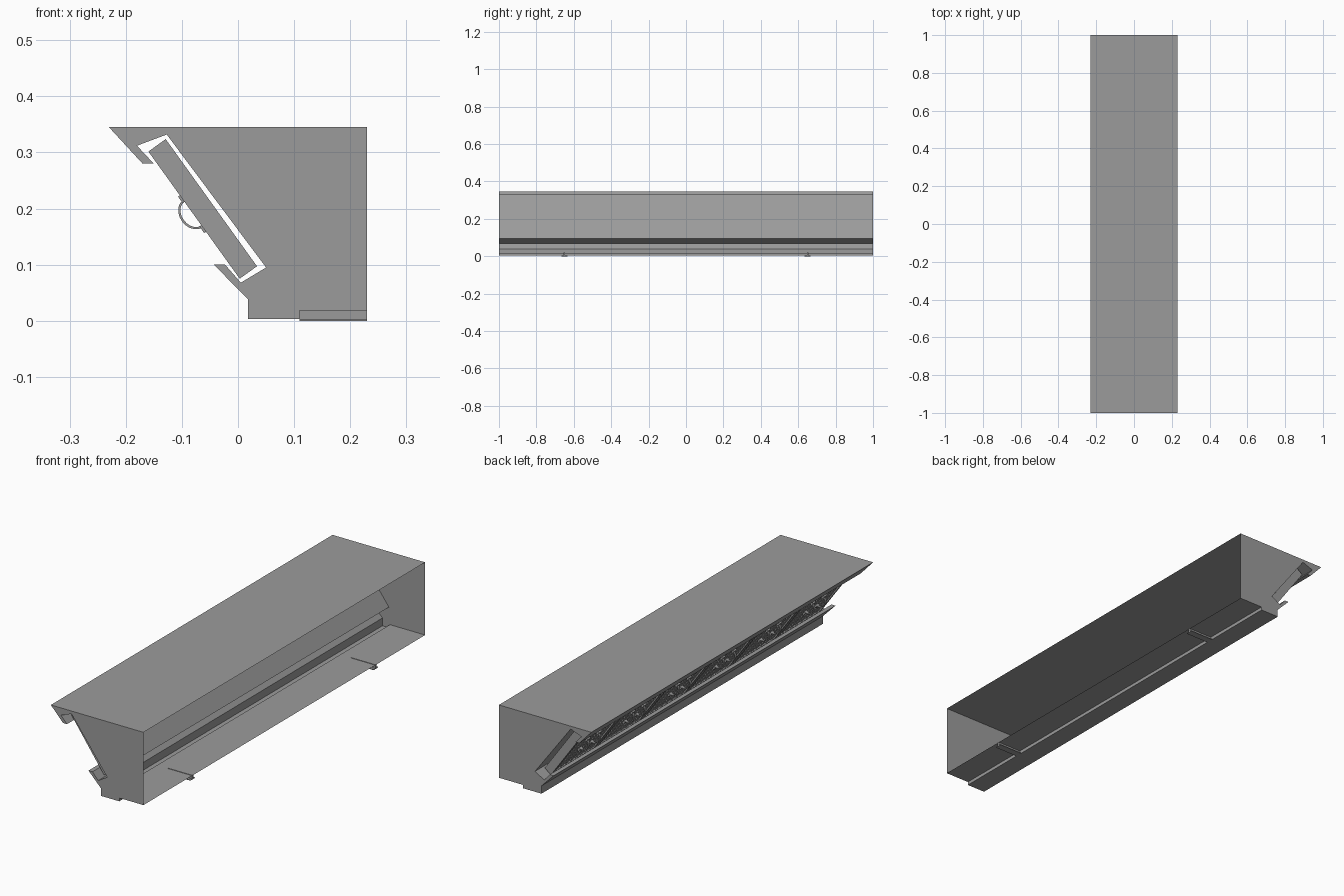
import bpy, bmesh, math
from mathutils import Vector

old = bpy.data.objects.get("Cube")
if old:
    bpy.data.objects.remove(old, do_unlink=True)

steel = bpy.data.materials.new("grey_steel")
steel.use_nodes = True
GREY = (0.33, 0.33, 0.33, 1)
steel.diffuse_color = GREY
steel.node_tree.nodes["Principled BSDF"].inputs["Base Color"].default_value = GREY


def finish(bm, name):
    mesh = bpy.data.meshes.new(name)
    bm.to_mesh(mesh)
    bm.free()
    mesh.materials.append(steel)
    ob = bpy.data.objects.new(name, mesh)
    bpy.context.collection.objects.link(ob)
    return ob


def prism(bm, profile, y0, y1):
    """Closed solid from an x-z profile, extruded along y."""
    a = [bm.verts.new((x, y0, z)) for x, z in profile]
    b = [bm.verts.new((x, y1, z)) for x, z in profile]
    faces = [bm.faces.new(a), bm.faces.new(b[::-1])]
    for i in range(len(a)):
        j = (i + 1) % len(a)
        faces.append(bm.faces.new((a[j], a[i], b[i], b[j])))
    bmesh.ops.recalc_face_normals(bm, faces=faces)


def rect(x0, x1, z0, z1):
    return [(x0, z0), (x1, z0), (x1, z1), (x0, z1)]


# Canopy cross-section: roof, front flange, filter channel, lower lip, floor
section = [(.23, .345), (-.23, .345), (-.17, .28), (-.15, .28), (-.18, .312),
           (-.127, .332), (.05, .095), (.005, .068), (-.023, .1), (-.043, .1),
           (.018, .038), (.018, .003), (.11, .003), (.11, .018), (.23, .018)]

# Folded sheet body, open along the wall side
bm = bmesh.new()
near = [bm.verts.new((x, -1, z)) for x, z in section]
far = [bm.verts.new((x, 1, z)) for x, z in section]
for i in range(len(section) - 1):
    bm.faces.new((near[i], near[i + 1], far[i + 1], far[i]))
finish(bm, "canopy_sheet")

# End panels
for name, y in (("front_end_panel", -1), ("back_end_panel", 1)):
    bm = bmesh.new()
    bm.faces.new([bm.verts.new((x, y, z)) for x, z in section])
    finish(bm, name)

# Overlapping floor flange and the two joint ribs underneath
bm = bmesh.new()
prism(bm, rect(.055, .11, .013, .018), -1, 1)
finish(bm, "floor_flange")
for name, y in (("front_joint_rib", -.65), ("back_joint_rib", .65)):
    bm = bmesh.new()
    prism(bm, rect(.11, .23, 0, .02), y - .004, y + .004)
    prism(bm, rect(.11, .23, 0, .003), y - .016, y + .016)
    finish(bm, name)

# Filter frame of reference: u runs up the slope, n runs into the channel
base = Vector((.003, .075))
u = (Vector((-.16, .302)) - base).normalized()
n = Vector((-u.y, u.x)) * -1
LENGTH, DEPTH = .279, .038


def sloped(u0, u1, n0, n1):
    return [base + u * a + n * b for a, b in ((u0, n0), (u1, n0), (u1, n1), (u0, n1))]


WIDTH, PITCH, SLATS = .31, .32, 8


def filter_panel(name, cy):
    bm = bmesh.new()
    lo, hi = cy - WIDTH / 2, cy + WIDTH / 2
    rail = .014
    # Frame rails
    for a, b in ((0, rail), (LENGTH - rail, LENGTH)):
        prism(bm, sloped(a, b, 0, DEPTH), lo, hi)
    for y in (lo, hi - rail):
        prism(bm, sloped(0, LENGTH, 0, DEPTH), y, y + rail)
    # Two staggered layers of baffles
    step = (WIDTH - 2 * rail) / SLATS
    for k in range(SLATS):
        y = lo + rail + k * step
        prism(bm, sloped(rail, LENGTH - rail, .004, .008), y + .2 * step, y + .8 * step)
        prism(bm, sloped(rail, LENGTH - rail, .028, .032), y - .3 * step * (k > 0), y + .3 * step)
        prism(bm, sloped(rail, LENGTH - rail, .028, .032), y + .7 * step, y + step)
    finish(bm, name)


def handle(name, cy):
    # Arched strip handle with a small pad at each foot
    bm = bmesh.new()
    mid, half, rise = .143, .03, .024
    arc = [math.pi * i / 10 for i in range(11)]
    outer = [base + u * (mid + half * math.cos(t)) - n * rise * math.sin(t) for t in arc]
    inner = [base + u * (mid + (half - .004) * math.cos(t)) - n * (rise - .004) * math.sin(t)
             for t in arc]
    for i in range(10):
        prism(bm, [outer[i], outer[i + 1], inner[i + 1], inner[i]], cy - .006, cy + .006)
    for s in (-1, 1):
        c = mid + s * (half + .003)
        prism(bm, sloped(c - .007, c + .007, -.004, .005), cy - .01, cy + .01)
    finish(bm, name)


for i in range(6):
    cy = (i - 2.5) * PITCH
    filter_panel(f"grease_filter_{i + 1}", cy)
    for side, off in (("front", -.04), ("back", .04)):
        handle(f"{side}_handle_{i + 1}", cy + off)
